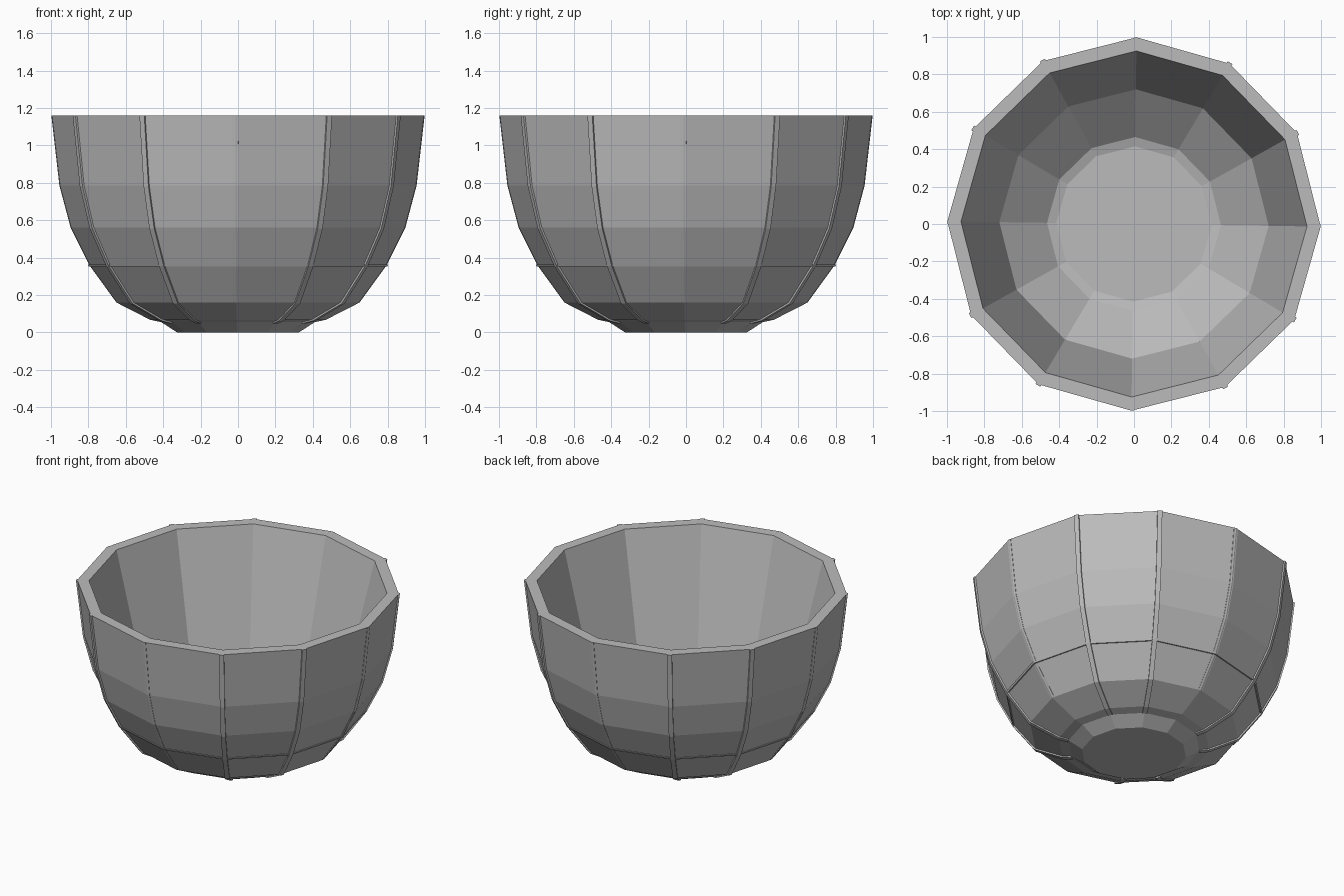
import bpy, bmesh, math

if "Cube" in bpy.data.objects:
    bpy.data.objects.remove(bpy.data.objects["Cube"])

SIDES = 12
TURN = math.radians(-0.8)
TOP = 1.16

gray = bpy.data.materials.new("gray")
gray.diffuse_color = (0.5, 0.5, 0.5, 1)
gray.use_nodes = True
gray.node_tree.nodes["Principled BSDF"].inputs["Base Color"].default_value = gray.diffuse_color

# (radius, height) profiles
OUTER = [(0.41, 0.055), (0.47, 0.068), (0.65, 0.16), (0.795, 0.36),
         (0.895, 0.56), (0.955, 0.785), (0.998, TOP)]
INNER = [(0.925, TOP), (0.72, 0.36), (0.465, 0.14), (0.415, 0.125)]


def finish(bm, name):
    bmesh.ops.recalc_face_normals(bm, faces=bm.faces)
    me = bpy.data.meshes.new(name)
    bm.to_mesh(me)
    bm.free()
    me.materials.append(gray)
    bpy.context.collection.objects.link(bpy.data.objects.new(name, me))


def revolve(name, profile, closed):
    """Turn a profile into a 12-sided solid; cap the ends or join them."""
    bm = bmesh.new()
    angles = [TURN + 2 * math.pi * i / SIDES for i in range(SIDES)]
    rings = [[bm.verts.new((r * math.cos(a), r * math.sin(a), z)) for a in angles]
             for r, z in profile]
    pairs = list(zip(rings, rings[1:]))
    if closed:
        pairs.append((rings[-1], rings[0]))
    else:
        bm.faces.new(rings[0])
        bm.faces.new(rings[-1])
    for a, b in pairs:
        for i in range(SIDES):
            j = (i + 1) % SIDES
            bm.faces.new((a[i], a[j], b[j], b[i]))
    finish(bm, name)


def scaled(p, s):
    """Push a profile point outward or inward from the bowl's centre."""
    return p[0] * s, TOP + (p[1] - TOP) * s


# Bowl with foot, outer wall, flat rim and hollow inside
revolve("bowl", [(0.325, 0.0)] + OUTER + INNER, False)

# Thin raised band around the wall
revolve("band", [(0.77, 0.352), (0.797, 0.352), (0.803, 0.364), (0.77, 0.364)], True)

# Thin ribs along the corners, nearly flush on the four main axes
bm = bmesh.new()
for i in range(SIDES):
    a = TURN + 2 * math.pi * i / SIDES
    c, s = math.cos(a), math.sin(a)
    out = 0.998 if i % 3 == 0 else 1.006
    rows = []
    for p in OUTER:
        row = []
        for k, t in ((0.97, -0.015), (out, -0.015), (out, 0.015), (0.97, 0.015)):
            r, z = scaled(p, k)
            row.append(bm.verts.new((r * c - t * s, r * s + t * c, z)))
        rows.append(row)
    bm.faces.new(rows[0])
    bm.faces.new(rows[-1])
    for lo, hi in zip(rows, rows[1:]):
        for k in range(4):
            n = (k + 1) % 4
            bm.faces.new((lo[k], lo[n], hi[n], hi[k]))
finish(bm, "ribs")
